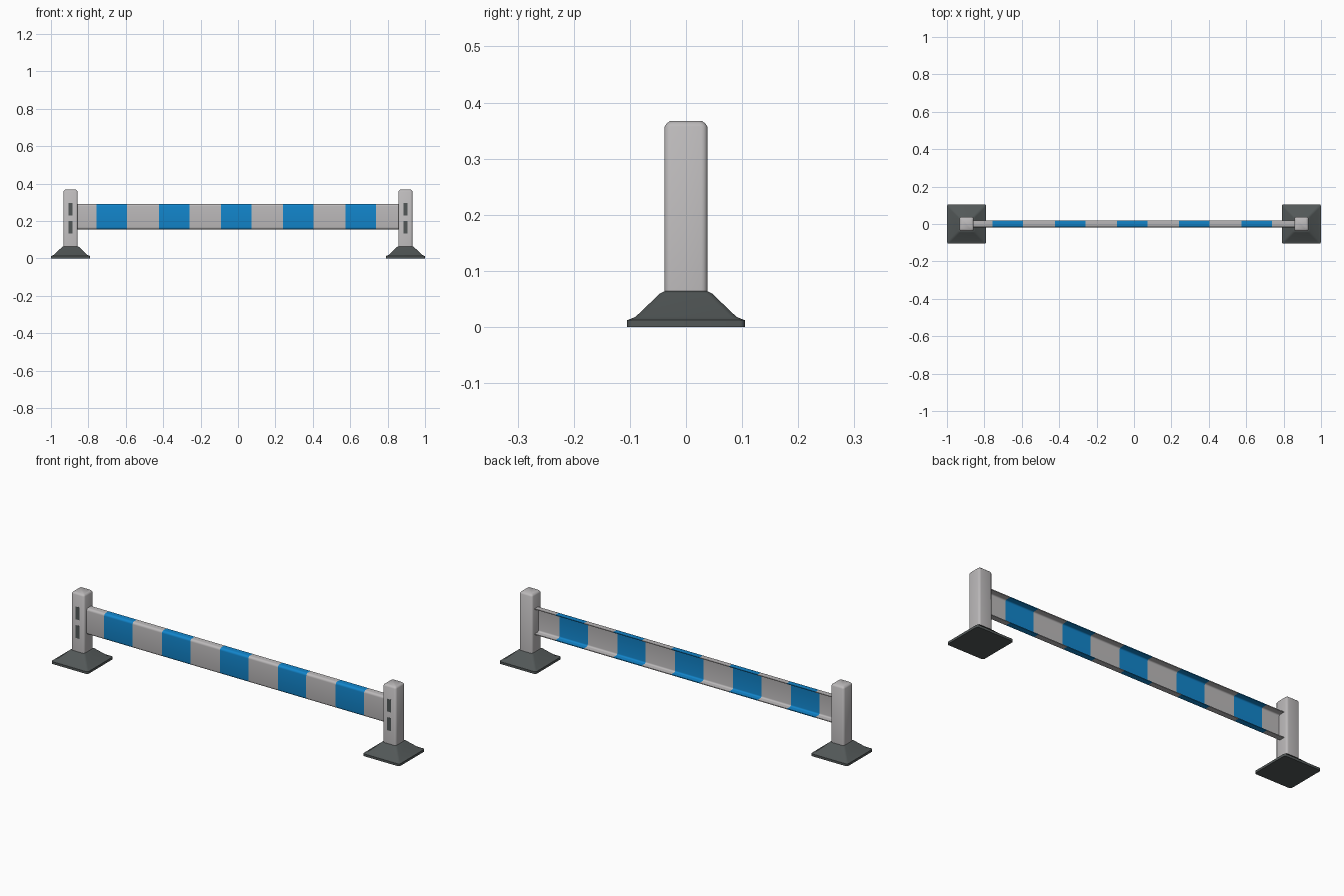
import bpy, bmesh, math

if "Cube" in bpy.data.objects:
    bpy.data.objects.remove(bpy.data.objects["Cube"])


def material(name, rgb):
    m = bpy.data.materials.new(name)
    m.diffuse_color = (*rgb, 1.0)
    m.use_nodes = True
    m.node_tree.nodes["Principled BSDF"].inputs["Base Color"].default_value = m.diffuse_color
    return m


GREY = material("light grey", (0.50, 0.485, 0.49))
BLUE = material("barrier blue", (0.006, 0.235, 0.60))
DARK = material("dark grey", (0.085, 0.097, 0.097))


def loft(name, rings, mats, angle=35, rule=None):
    """Skin a list of equal-length closed rings and cap both ends."""
    bm = bmesh.new()
    rows = [[bm.verts.new(p) for p in ring] for ring in rings]
    n = len(rows[0])
    for i, (a, b) in enumerate(zip(rows, rows[1:])):
        for j in range(n):
            k = (j + 1) % n
            f = bm.faces.new((a[j], a[k], b[k], b[j]))
            f.material_index = rule(i) if rule else 0
    bm.faces.new(rows[0][::-1])
    bm.faces.new(rows[-1])
    bmesh.ops.recalc_face_normals(bm, faces=bm.faces)
    me = bpy.data.meshes.new(name)
    bm.to_mesh(me)
    bm.free()
    for m in mats:
        me.materials.append(m)
    ob = bpy.data.objects.new(name, me)
    bpy.context.collection.objects.link(ob)
    bpy.ops.object.select_all(action='DESELECT')
    ob.select_set(True)
    bpy.context.view_layer.objects.active = ob
    bpy.ops.object.shade_smooth_by_angle(angle=math.radians(angle))
    return ob


def rounded_square(cx, half, r, z, steps=4):
    """Square ring with rounded corners, centred on (cx, 0)."""
    pts = []
    for q, (sx, sy) in enumerate([(1, 1), (-1, 1), (-1, -1), (1, -1)]):
        for s in range(steps + 1):
            a = math.pi / 2 * (q + s / steps)
            pts.append((cx + sx * (half - r) + r * math.cos(a),
                        sy * (half - r) + r * math.sin(a), z))
    return pts


# Two end supports
BASE = [(0.105, 0.010, 0), (0.105, 0.010, 0.012), (0.090, 0.010, 0.018),
        (0.046, 0.010, 0.060), (0.038, 0.010, 0.064)]
POST = [(0.038, 0.011, 0.05), (0.038, 0.011, 0.357),
        (0.035, 0.010, 0.362), (0.029, 0.008, 0.367)]
for side, sx in (("left", -1), ("right", 1)):
    cx = sx * 0.895
    loft(side + "_base", [rounded_square(cx, h, r, z) for h, r, z in BASE], [DARK], 25)
    loft(side + "_post", [rounded_square(cx, h, r, z) for h, r, z in POST], [GREY], 40)
    # Slots on the front of the post
    for label, z0, z1 in (("lower", 0.133, 0.200), ("upper", 0.230, 0.296)):
        rings = [[(cx + dx, y, z) for dx, z in
                  ((-0.011, z0), (0.011, z0), (0.011, z1), (-0.011, z1))]
                 for y in (-0.0385, -0.036)]
        loft(f"{side}_{label}_slot", rings, [DARK])

# Channel beam, open to the back: outer and inner C profile
ZC, H, D, T, R = 0.2225, 0.0675, 0.018, 0.004, 0.012


def c_path(off):
    """Upper half of the C, from the back lip to the web, then mirrored."""
    r = R - off
    half = [(D, H - off)]
    for s in range(6):
        a = math.pi / 2 * (1 + s / 5)
        half.append((-D + R + r * math.cos(a), H - R + r * math.sin(a)))
    return half + [(y, -z) for y, z in reversed(half)]


profile = c_path(0) + c_path(T)[::-1]

# Blue bands alternate with grey along the beam
xs = [-0.865]
for i in range(5):
    x0 = -0.756 + 0.3325 * i
    xs += [x0, x0 + 0.163]
xs.append(0.865)

# Cap faces stay grey and hidden inside the posts
loft("striped_beam", [[(x, y, ZC + z) for y, z in profile] for x in xs],
     [GREY, BLUE], 40, lambda i: i % 2)
